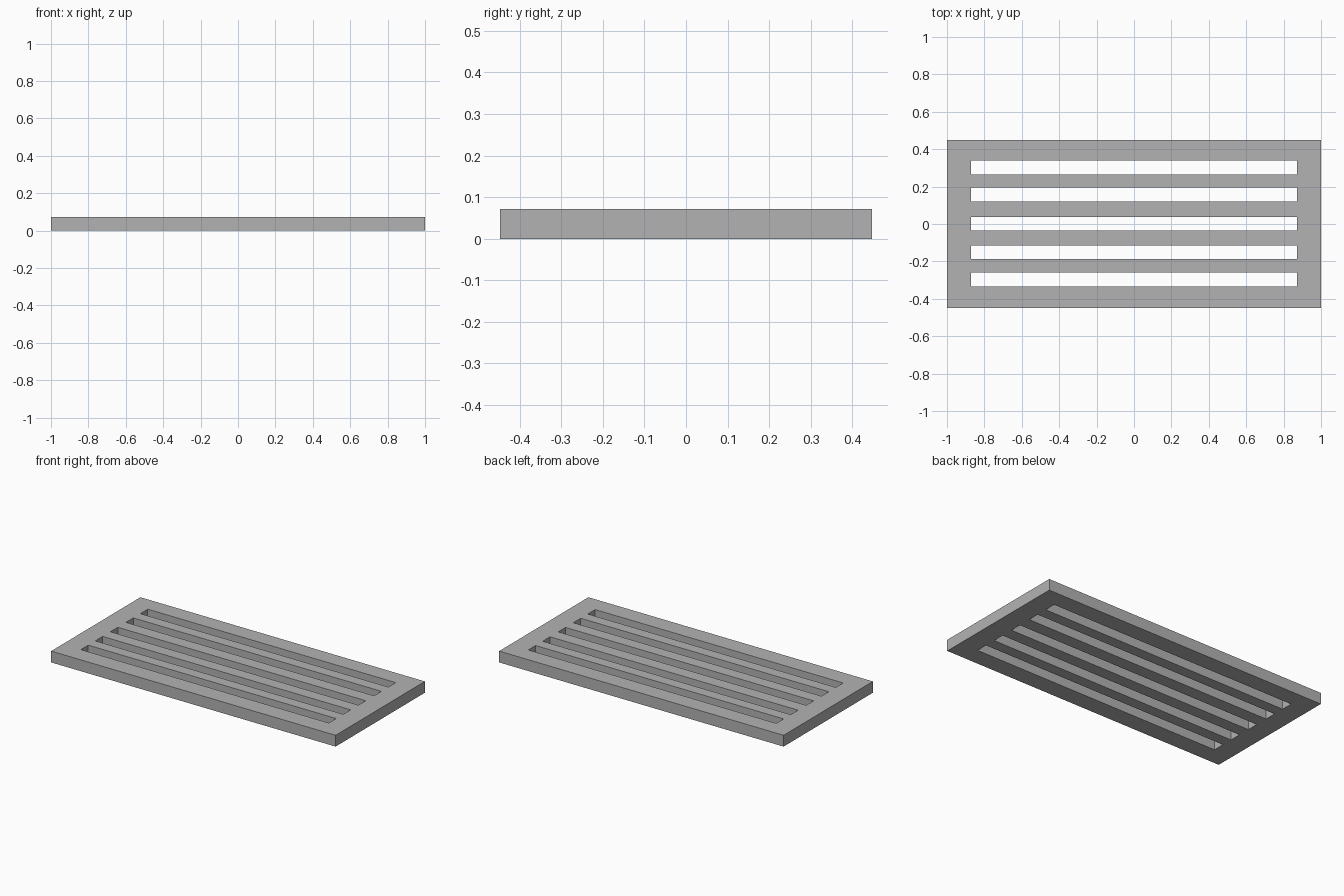
import bpy, bmesh

if "Cube" in bpy.data.objects:
    bpy.data.objects.remove(bpy.data.objects["Cube"])

HALF_X, HALF_Y, HEIGHT = 1.0, 0.448, 0.072
SLOT_HALF_X, SLOT_HALF_Y = 0.872, 0.037
SLOT_CENTRES = (-0.296, -0.151, 0.001, 0.157, 0.302)

grey = bpy.data.materials.new("plain grey")
grey.diffuse_color = (0.45, 0.45, 0.45, 1)
grey.use_nodes = True
grey.node_tree.nodes["Principled BSDF"].inputs["Base Color"].default_value = grey.diffuse_color

# Flat layout: a grid of cells with the slot cells left open
xs = [-HALF_X, -SLOT_HALF_X, SLOT_HALF_X, HALF_X]
ys = [-HALF_Y]
for c in SLOT_CENTRES:
    ys += [c - SLOT_HALF_Y, c + SLOT_HALF_Y]
ys.append(HALF_Y)

bm = bmesh.new()
grid = [[bm.verts.new((x, y, 0)) for x in xs] for y in ys]
for j in range(len(ys) - 1):
    for i in range(len(xs) - 1):
        if i == 1 and j % 2 == 1:
            continue  # open slot
        bm.faces.new((grid[j][i], grid[j][i + 1], grid[j + 1][i + 1], grid[j + 1][i]))

# Thickness: raise a copy of the layout and wall every edge
raised = bmesh.ops.extrude_face_region(bm, geom=bm.faces[:], use_keep_orig=True)
top = [g for g in raised["geom"] if isinstance(g, bmesh.types.BMVert)]
bmesh.ops.translate(bm, verts=top, vec=(0, 0, HEIGHT))
bmesh.ops.recalc_face_normals(bm, faces=bm.faces[:])

mesh = bpy.data.meshes.new("slotted_plate")
bm.to_mesh(mesh)
bm.free()
mesh.materials.append(grey)
plate = bpy.data.objects.new("slotted_plate", mesh)
bpy.context.collection.objects.link(plate)
